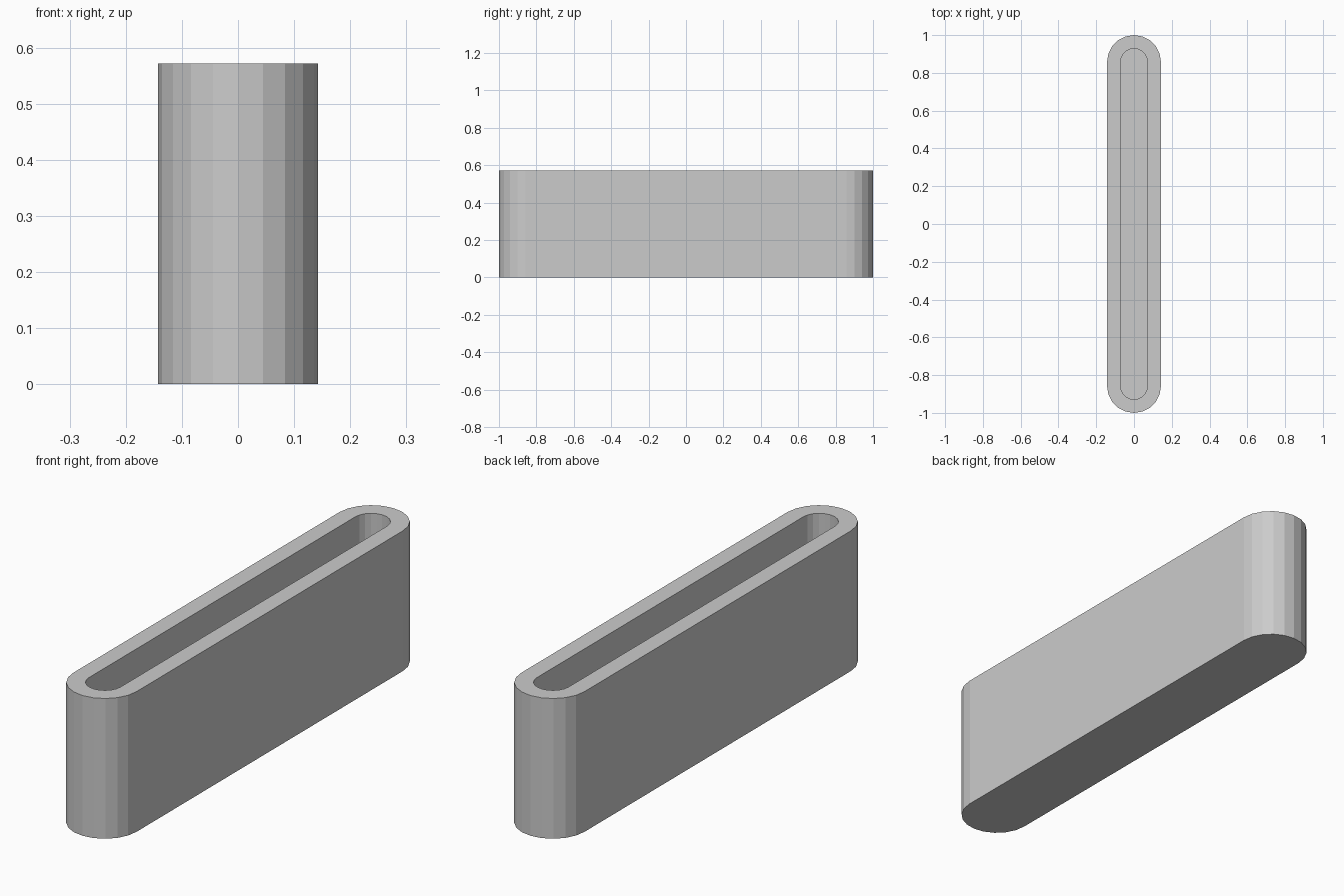
import bpy, bmesh, math

if "Cube" in bpy.data.objects:
    bpy.data.objects.remove(bpy.data.objects["Cube"])

R, HALF, H = 1 / 7, 1.0, 4 / 7     # outer end radius, half length, height
WALL, FLOOR = 0.0715, 0.0715
SEG = 10                           # facets per rounded end


def ring(bm, radius, z):
    """Stadium-shaped loop of vertices, long axis along y."""
    c = HALF - R
    verts = []
    for side in (0, 1):
        for i in range(SEG + 1):
            a = math.pi * (side + i / SEG)
            y = radius * math.sin(a) + (c if side == 0 else -c)
            verts.append(bm.verts.new((radius * math.cos(a), y, z)))
    return verts


def bridge(bm, a, b):
    n = len(a)
    for i in range(n):
        j = (i + 1) % n
        bm.faces.new((a[i], a[j], b[j], b[i]))


# Open-topped trough: outer wall, rim, inner wall, floor
bm = bmesh.new()
loops = [ring(bm, R, 0), ring(bm, R, H),
         ring(bm, R - WALL, H), ring(bm, R - WALL, FLOOR)]
for lower, upper in zip(loops, loops[1:]):
    bridge(bm, lower, upper)
bm.faces.new(loops[0][::-1])       # underside
bm.faces.new(loops[-1])            # inside floor
bmesh.ops.recalc_face_normals(bm, faces=bm.faces)

mesh = bpy.data.meshes.new("planter_trough")
bm.to_mesh(mesh)
bm.free()
bpy.context.collection.objects.link(bpy.data.objects.new("planter_trough", mesh))
